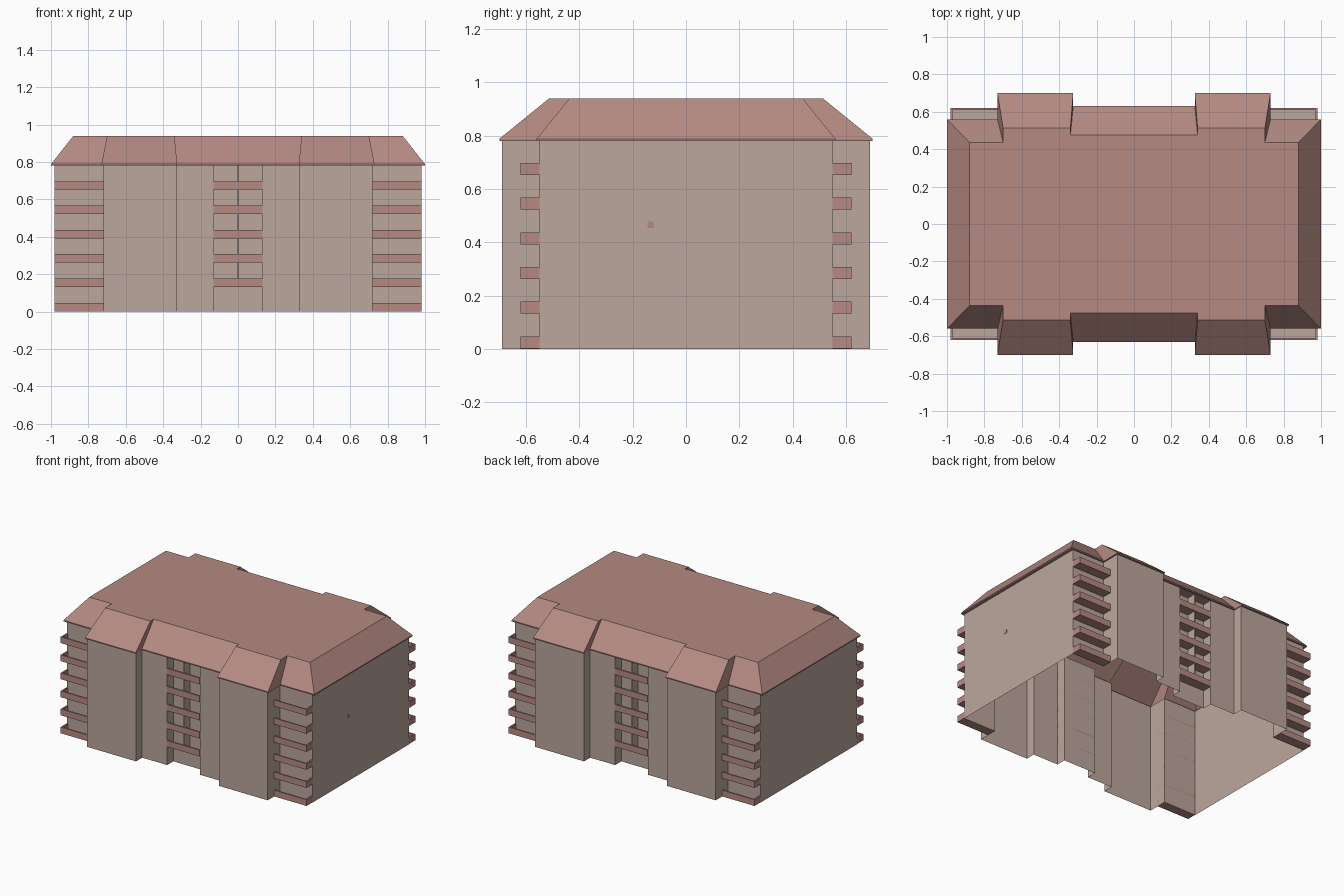
import bpy, bmesh

if "Cube" in bpy.data.objects:
    bpy.data.objects.remove(bpy.data.objects["Cube"])


def material(name, rgb):
    m = bpy.data.materials.new(name)
    m.diffuse_color = (*rgb, 1)
    m.use_nodes = True
    m.node_tree.nodes["Principled BSDF"].inputs["Base Color"].default_value = m.diffuse_color
    return m


WALL = material("beige wall", (0.50, 0.39, 0.34))
RED = material("dusty red", (0.46, 0.255, 0.225))


def finish(bm, name, mats, flip_check=True):
    if flip_check:
        bmesh.ops.recalc_face_normals(bm, faces=bm.faces)
    me = bpy.data.meshes.new(name)
    bm.to_mesh(me)
    bm.free()
    for m in mats:
        me.materials.append(m)
    ob = bpy.data.objects.new(name, me)
    bpy.context.collection.objects.link(ob)
    return ob


def ring(quarter):
    """Mirror a quarter outline (ordered from x end towards x=0) into a full loop."""
    q = quarter
    return (q + [(-x, y) for x, y in reversed(q)]
            + [(-x, -y) for x, y in q] + [(x, -y) for x, y in reversed(q)])


def loft(bm, levels, cap=False):
    rows = [[bm.verts.new((x, y, z)) for x, y in ring(q)] for q, z in levels]
    n = len(rows[0])
    for a, b in zip(rows, rows[1:]):
        for i in range(n):
            j = (i + 1) % n
            bm.faces.new((a[i], a[j], b[j], b[i]))
    if cap:
        bm.faces.new(rows[-1])


def box(bm, x0, x1, y0, y1, z0, z1):
    x0, x1 = sorted((x0, x1))
    y0, y1 = sorted((y0, y1))
    r = bmesh.ops.create_cube(bm, size=1)
    for v in r["verts"]:
        v.co = (x1 if v.co.x > 0 else x0, y1 if v.co.y > 0 else y0,
                z1 if v.co.z > 0 else z0)
    return {f for v in r["verts"] for f in v.link_faces}


def floor_slab(bm, *dims):
    # Balcony floor: beige on top, red elsewhere
    faces = box(bm, *dims)
    zmax = max(f.calc_center_median().z for f in faces)
    for f in faces:
        if f.calc_center_median().z > zmax - 1e-5:
            f.material_index = 1


EAVE, TOP = 0.78, 0.94
OUT, IN, T, H = 0.62, 0.55, 0.01, 0.045

# Wall shell, open at the bottom, with bays and central recess
bm = bmesh.new()
wall_q = [(0.98, 0.55), (0.72, 0.55), (0.72, 0.69), (0.33, 0.69),
          (0.33, OUT), (0.13, OUT), (0.13, IN)]
loft(bm, [(wall_q, 0), (wall_q, EAVE)])
finish(bm, "walls", [WALL])

# Roof: soffit, fascia, sloped sides and flat top
bm = bmesh.new()
eave_q = [(1.0, 0.56), (0.73, 0.56), (0.73, 0.70), (0.325, 0.70), (0.325, 0.63)]
top_q = [(0.88, 0.437), (0.70, 0.437), (0.70, 0.513), (0.34, 0.513), (0.34, 0.475)]
loft(bm, [(wall_q[:5], EAVE), (eave_q, EAVE), (eave_q, EAVE + 0.008), (top_q, TOP)], cap=True)
finish(bm, "roof", [RED])

for s, side in ((-1, "front"), (1, "back")):
    # Corner balconies, six levels
    for sx, end in ((-1, "left"), (1, "right")):
        bm = bmesh.new()
        for k in range(6):
            z = 0.13 * k + 0.002
            floor_slab(bm, sx * 0.72, sx * (0.98 - T), s * IN, s * (OUT - T), z, z + 0.008)
            box(bm, sx * 0.72, sx * 0.98, s * (OUT - T), s * OUT, z, z + H)
            box(bm, sx * (0.98 - T), sx * 0.98, s * IN, s * (OUT - T), z, z + H)
        finish(bm, f"{side}_{end}_balconies", [RED, WALL])
    # Balconies in the central recess, five levels
    bm = bmesh.new()
    for k in range(1, 6):
        z = 0.13 * k + 0.002
        floor_slab(bm, -0.13, 0.13, s * IN, s * (OUT - T), z, z + 0.008)
        box(bm, -0.13, 0.13, s * (OUT - T), s * (OUT + 0.002), z, z + H)
    finish(bm, f"{side}_centre_balconies", [RED, WALL])
    # Thin partition between the central balconies
    bm = bmesh.new()
    box(bm, -0.003, 0.003, s * IN, s * (OUT - 0.002), 0.135, EAVE)
    finish(bm, f"{side}_partition", [WALL])

# Small vent plate on the right end wall
bm = bmesh.new()
box(bm, 0.979, 0.982, -0.145, -0.12, 0.453, 0.478)
finish(bm, "vent_plate", [RED])
